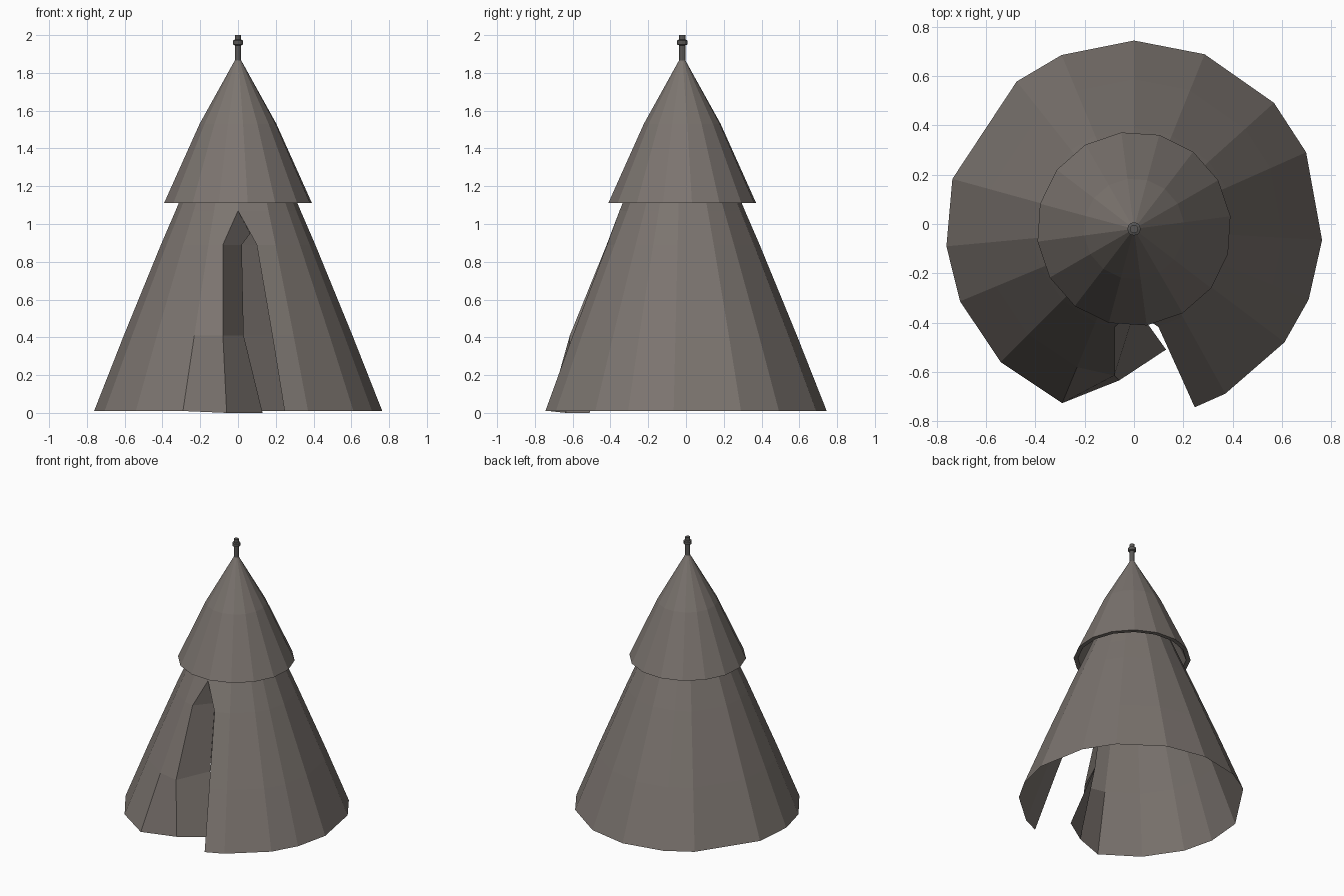
import bpy, bmesh, math

if "Cube" in bpy.data.objects:
    bpy.data.objects.remove(bpy.data.objects["Cube"])

CY = -0.02  # the tent axis sits slightly in front of the origin


def material(name, rgb):
    m = bpy.data.materials.new(name)
    m.diffuse_color = (*rgb, 1)
    m.use_nodes = True
    m.node_tree.nodes["Principled BSDF"].inputs["Base Color"].default_value = m.diffuse_color
    return m


canvas = material("grey_brown_canvas", (0.200, 0.176, 0.160))
metal = material("dark_grey_metal", (0.098, 0.094, 0.090))


def polar(angle, r, z):
    a = math.radians(angle)
    return (r * math.cos(a), CY + r * math.sin(a), z)


def build(name, rows, mat, closed=False):
    """Skin a grid of points, given as rows, with flat faces."""
    bm = bmesh.new()
    grid = [[bm.verts.new(p) for p in row] for row in rows]
    n = len(grid[0])
    for lo, hi in zip(grid, grid[1:]):
        for i in range(n if closed else n - 1):
            j = (i + 1) % n
            bm.faces.new((lo[i], lo[j], hi[j], hi[i]))
    bmesh.ops.remove_doubles(bm, verts=bm.verts, dist=0.0005)
    bmesh.ops.recalc_face_normals(bm, faces=bm.faces)
    me = bpy.data.meshes.new(name)
    bm.to_mesh(me)
    bm.free()
    me.materials.append(mat)
    ob = bpy.data.objects.new(name, me)
    bpy.context.collection.objects.link(ob)
    return ob


def lathe(name, profile, sides, offset, mat):
    rows = [[polar(offset + 360 * i / sides, r, z) for i in range(sides)]
            for r, z in profile]
    return build(name, rows, mat, closed=True)


# tent wall: uneven cloth panels around the axis, open at the door
panels = [-61, -37, -22, -3.4, 24, 42, 68, 90, 112.6, 128.5, 164.6,
          185.3, 202.6, 225, 247.6]
# each ring: radius, height, right door edge angle, left door edge point
left_edge = [(-0.06, -0.635, 0.0), (-0.08, -0.615, 0.41), (-0.08, -0.42, 0.89)]
rings = [(0.765, 0.01, -71.2), (0.607, 0.41, -72.6), (0.41, 0.89, -76)]
wall = []
for (r, z, right), left in zip(rings, left_edge):
    wall.append([polar(a, r, z) for a in [right] + panels] + [left])
# above the door both edges meet, and the cone closes under the cap
for r, z in [(0.332, 1.07), (0.14, 1.53), (0.005, 1.85)]:
    wall.append([polar(a, r, z) for a in [-90] + panels + [270]])
build("tent_wall", wall, canvas)

# door flap folded inward from the left door edge
flap_edge = [(0.13, -0.51, 0.0), (0.03, -0.37, 0.41), (0.02, -0.30, 0.89),
             (0.065, -0.30, 0.95)]
build("door_flap", [[a, b] for a, b in
                    zip(left_edge + [polar(-90, 0.332, 1.07)], flap_edge)], canvas)

# roof cap: overhanging cone with a narrow lip under its edge
lathe("roof_cap", [(0.012, 1.875), (0.205, 1.53), (0.395, 1.11),
                   (0.365, 1.11), (0.18, 1.52), (0.003, 1.85)], 16, 7.5, canvas)

# finial: pole with a collar near the top
lathe("finial_pole", [(0.0, 1.84), (0.017, 1.84), (0.017, 2.0), (0.0, 2.0)],
      12, 0, metal)
lathe("finial_collar", [(0.015, 1.945), (0.027, 1.95), (0.027, 1.972),
                        (0.015, 1.977)], 12, 0, metal)
